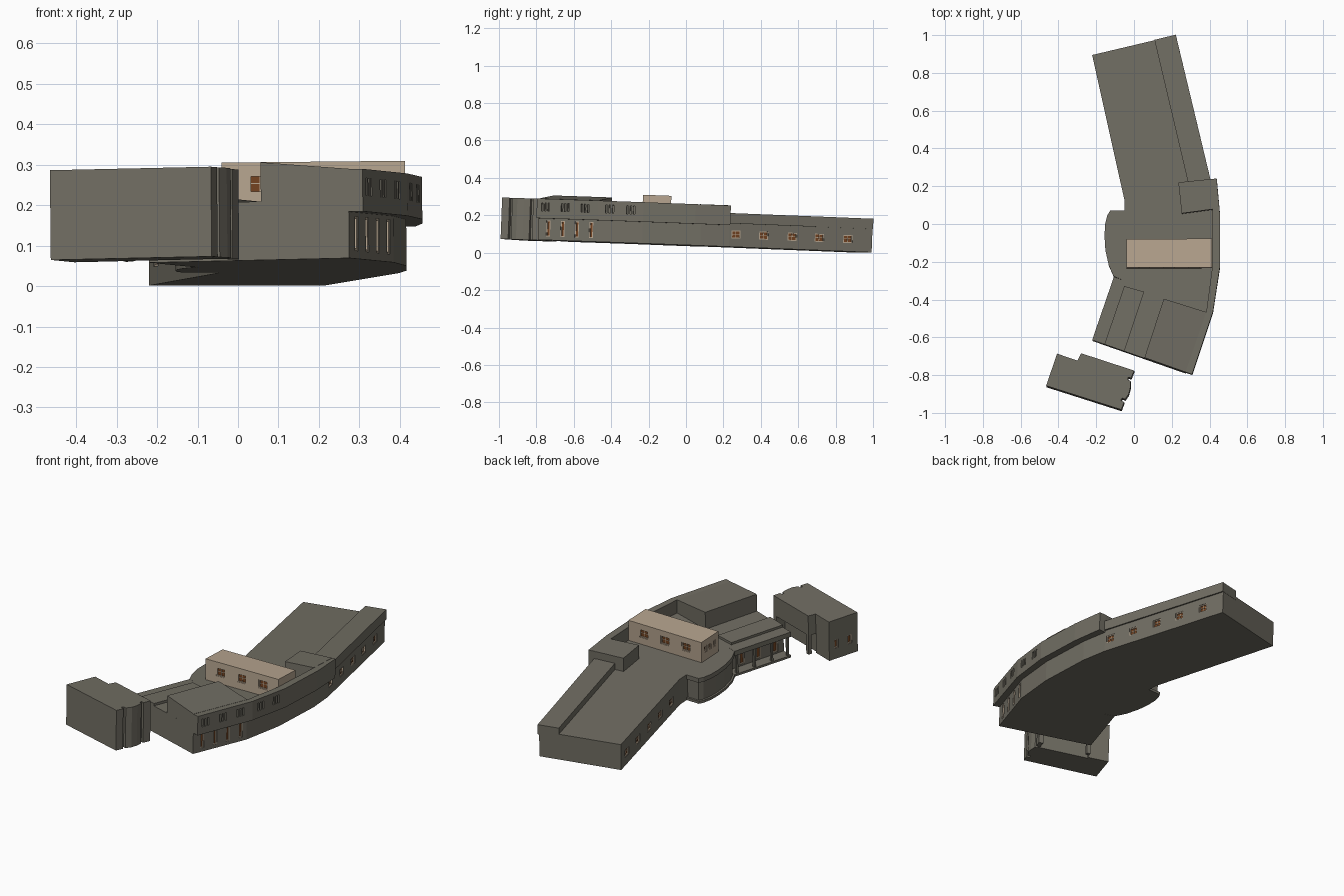
import bpy, bmesh, math
from mathutils import Matrix, Vector

if "Cube" in bpy.data.objects:
    bpy.data.objects.remove(bpy.data.objects["Cube"])

# The whole building sits on a gentle slope
TILT = (Matrix.Translation((0, -0.005, 0.037)) @ Matrix.Rotation(-0.0375, 4, 'X')
        @ Matrix.Rotation(-0.010, 4, 'Y'))


def material(name, rgb):
    m = bpy.data.materials.new(name)
    m.diffuse_color = (*rgb, 1)
    m.use_nodes = True
    m.node_tree.nodes["Principled BSDF"].inputs["Base Color"].default_value = m.diffuse_color
    return m


GREY = material("grey_render", (0.165, 0.155, 0.125))
CREAM = material("cream_render", (0.47, 0.375, 0.275))
BROWN = material("brown_joinery", (0.17, 0.055, 0.015))


def prism(bm, pts, z0, z1):
    """Extruded outline; z1 may be a list of heights, one per point."""
    tops = z1 if isinstance(z1, (list, tuple)) else [z1] * len(pts)
    lo = [bm.verts.new((x, y, z0)) for x, y in pts]
    hi = [bm.verts.new((x, y, z)) for (x, y), z in zip(pts, tops)]
    bm.faces.new(lo[::-1])
    bm.faces.new(hi)
    n = len(pts)
    for i in range(n):
        j = (i + 1) % n
        bm.faces.new((lo[i], lo[j], hi[j], hi[i]))


def finish(name, bm, mat):
    bmesh.ops.recalc_face_normals(bm, faces=bm.faces)
    bm.transform(TILT)
    me = bpy.data.meshes.new(name)
    bm.to_mesh(me)
    bm.free()
    me.materials.append(mat)
    ob = bpy.data.objects.new(name, me)
    bpy.context.collection.objects.link(ob)
    return ob


def solid(name, pts, z0, z1, mat=GREY):
    bm = bmesh.new()
    prism(bm, pts, z0, z1)
    return finish(name, bm, mat)


def wall_box(bm, a, b, s, w, d0, d1, z0, z1):
    """Box on wall a-b, centred at distance s, from depth d0 to d1 outward."""
    a, b = Vector(a), Vector(b)
    t = (b - a).normalized()
    n = Vector((t.y, -t.x))
    l, r = a + t * (s - w / 2), a + t * (s + w / 2)
    prism(bm, [l + n * d1, r + n * d1, r + n * d0, l + n * d0][::-1], z0, z1)


def add_windows(wall, name, items, frame=True):
    """Cut openings and fit panes and frames; items = (a, b, s, w, z0, z1)."""
    cut, pane, bars = bmesh.new(), bmesh.new(), bmesh.new()
    for a, b, s, w, z0, z1 in items:
        wall_box(cut, a, b, s, w, -0.012, 0.01, z0, z1)
        if not frame:
            continue
        wall_box(pane, a, b, s, w, -0.013, -0.008, z0, z1)
        f = 0.005
        for off in (-w / 2 + f / 2, w / 2 - f / 2):
            wall_box(bars, a, b, s + off, f, -0.012, -0.002, z0, z1)
        for z in (z0, z1 - f):
            wall_box(bars, a, b, s, w, -0.012, -0.002, z, z + f)
        if w > 0.035:
            wall_box(bars, a, b, s, 0.003, -0.012, -0.006, z0, z1)
            zm = (z0 + z1) / 2
            wall_box(bars, a, b, s, w, -0.012, -0.006, zm, zm + 0.003)
    cutter = finish(name + "_cutter", cut, GREY)
    cutter.hide_render = True
    cutter.hide_viewport = True
    mod = wall.modifiers.new("openings", 'BOOLEAN')
    mod.operation, mod.solver, mod.object = 'DIFFERENCE', 'EXACT', cutter
    if frame:
        finish(name + "_panes", pane, BROWN)
        finish(name + "_frames", bars, CREAM)
    else:
        pane.free()
        bars.free()


def spread(a, b, fracs, w, z0, z1):
    length = (Vector(b) - Vector(a)).length
    return [(a, b, f * length, w, z0, z1) for f in fracs]


# Main curved body
E = [(0.275, -0.788), (0.385, -0.47), (0.417, -0.23), (0.417, 0.08), (0.398, 0.235), (0.216, 0.998)]
NW, NB = (-0.22, 0.895), (-0.05, 0.13)
SW, SB = (-0.16, -0.636), (-0.05, -0.30)
body = solid("main_body", [SW] + E + [NW, NB, SB], 0, 0.145)
windows = spread(E[4], E[5], (0.046, 0.24, 0.44, 0.63, 0.83), 0.05, 0.045, 0.088)
windows += spread(NW, NB, (0.1, 0.29, 0.48, 0.67, 0.86), 0.05, 0.045, 0.088)
windows += spread(E[0], E[1], (0.17, 0.41, 0.65, 0.89), 0.022, 0.02, 0.105)
windows += spread(SB, SW, (0.25, 0.55, 0.85), 0.03, 0.02, 0.1)
add_windows(body, "body_windows", windows)

# Overhanging upper gallery along the outer curve
G = [(0.31, -0.80), (0.42, -0.47), (0.457, -0.23), (0.457, 0.05), (0.44, 0.237)]
gallery = solid("upper_gallery", G + E[4::-1], 0.115, 0.22)
slots = []
for a, b, groups in ((G[0], G[1], (0.14, 0.46, 0.78)), (G[1], G[2], (0.25, 0.72))):
    for g in groups:
        k = 0.018 / (Vector(b) - Vector(a)).length
        slots += spread(a, b, (g - k, g, g + k), 0.009, 0.155, 0.198)
add_windows(gallery, "gallery_slots", slots, frame=False)

# Raised roof volumes
solid("north_roof_strip", [(0.11, 0.974), (0.29, 0.21), (0.406, 0.237), (0.223, 1.001)], 0.125, 0.18)
solid("stair_block", [(0.237, 0.217), (0.255, 0.053), (0.418, 0.075), (0.42, 0.236)], 0.14, 0.221)
solid("south_hall", [(0.058, -0.712), E[0], E[1], (0.16, -0.40)], 0.14, [0.242, 0.221, 0.221, 0.242])
solid("roof_light", [(-0.155, -0.638), (-0.05, -0.675), (0.055, -0.36), (-0.05, -0.33)], 0.14, 0.158)

# Cream rooftop block with windows on three sides
x0, x1, y0, y1 = -0.038, 0.415, -0.235, -0.083
block = solid("cream_block", [(x0, y0), (x1, y0), (x1, y1), (x0, y1)], 0.14, 0.26, CREAM)
wins = spread((x0, y0), (x1, y0), (0.21, 0.5, 0.79), 0.055, 0.183, 0.23)
wins += spread((x1, y1), (x0, y1), (0.21, 0.5, 0.79), 0.055, 0.183, 0.23)
wins += spread((x0, y1), (x0, y0), (0.25, 0.5, 0.75), 0.022, 0.19, 0.225)
add_windows(block, "block_windows", wins)

# West canopy with columns and floor
CA, CB = (-0.105, -0.28), (-0.22, -0.615)
for name, z0, z1 in (("canopy_roof", 0.118, 0.145), ("canopy_floor", 0, 0.012)):
    solid(name, [CB, SW, SB, CA], z0, z1)
bm = bmesh.new()
for s in (0.02, 0.13, 0.24, 0.34):
    wall_box(bm, CA, CB, s, 0.012, -0.018, -0.006, 0.01, 0.12)
finish("canopy_columns", bm, GREY)

# Rounded entrance bay
arc = [(-0.125, 0.07), (-0.14, 0.045), (-0.151, 0.0), (-0.155, -0.06), (-0.15, -0.14),
       (-0.132, -0.22), (-0.106, -0.278)]
bay_back = [SB, (-0.05, 0.07)]
solid("bay_roof", arc + bay_back, 0.12, 0.145)
solid("bay_floor", arc + bay_back, 0, 0.014)
inner = [(-0.05 + (x + 0.05) * 0.9, -0.1 + (y + 0.1) * 0.94) for x, y in arc]
solid("bay_wall", inner + [(-0.05, -0.27), (-0.05, 0.06)], 0.01, 0.122)

# Detached tower: full upper part, recessed porch below on the north side
TW, TS = (-0.405, -0.69), (-0.463, -0.86)
east = [(-0.065, -0.987), (-0.05, -0.947), (-0.068, -0.938), (-0.06, -0.926), (-0.045, -0.932),
        (-0.026, -0.905), (-0.017, -0.87), (-0.016, -0.835), (-0.031, -0.828), (-0.028, -0.815),
        (-0.013, -0.82)]
solid("tower_upper", [TS] + east + [(0.003, -0.78), (-0.278, -0.688), (-0.297, -0.727), TW], 0.11, 0.222)
lower = solid("tower_lower", [TS] + east + [(0.003, -0.78), (-0.02, -0.772), (-0.037, -0.822),
              (-0.297, -0.737), (-0.297, -0.727), TW], 0, 0.11)
bm = bmesh.new()
wall_box(bm, (0.003, -0.78), (-0.278, -0.688), 0.285, 0.02, -0.02, 0, 0, 0.11)
finish("porch_column", bm, GREY)
add_windows(lower, "tower_windows", spread(TW, TS, (0.25, 0.72), 0.026, 0.06, 0.108))
